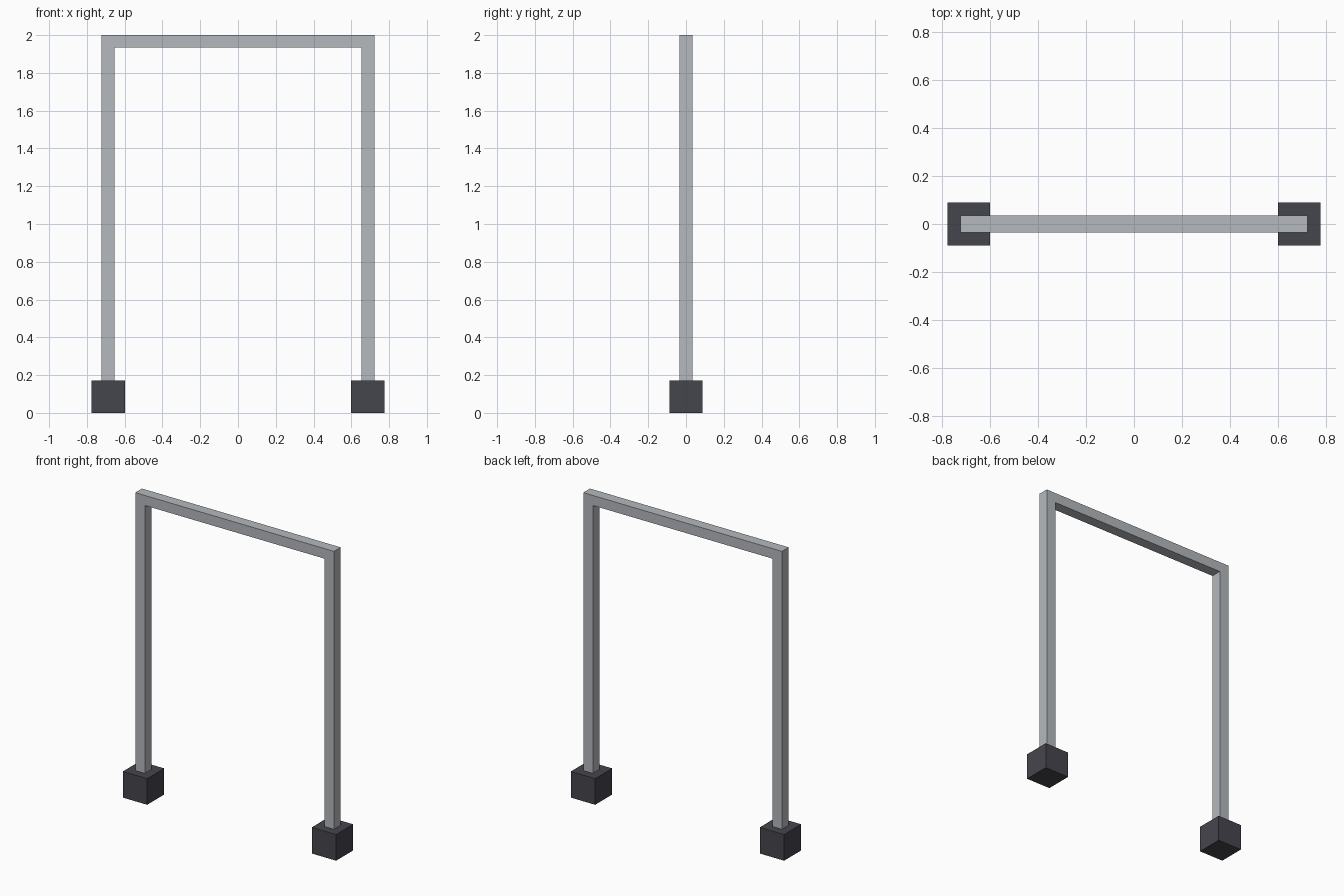
import bpy
import bmesh

cube = bpy.data.objects.get("Cube")
if cube:
    bpy.data.objects.remove(cube)

HALF_SPAN = 0.723     # outer half width of the frame
TUBE = 0.07           # square tube thickness
TOP = 2.0
FOOT_X, FOOT_SIZE, FOOT_HEIGHT = 0.6875, 0.177, 0.172


def make_material(name, rgb):
    mat = bpy.data.materials.new(name)
    mat.use_nodes = True
    colour = (*rgb, 1.0)
    mat.diffuse_color = colour
    bsdf = next(n for n in mat.node_tree.nodes if n.type == 'BSDF_PRINCIPLED')
    bsdf.inputs["Base Color"].default_value = colour
    return mat


def extrude_profile(name, outline, depth, mat):
    """Extrude an x-z outline along y, centred on y = 0."""
    bm = bmesh.new()
    face = bm.faces.new([bm.verts.new((x, -depth / 2, z)) for x, z in outline])
    result = bmesh.ops.extrude_face_region(bm, geom=[face])
    moved = [g for g in result["geom"] if isinstance(g, bmesh.types.BMVert)]
    bmesh.ops.translate(bm, verts=moved, vec=(0, depth, 0))
    bmesh.ops.recalc_face_normals(bm, faces=bm.faces)
    mesh = bpy.data.meshes.new(name)
    bm.to_mesh(mesh)
    bm.free()
    mesh.materials.append(mat)
    obj = bpy.data.objects.new(name, mesh)
    bpy.context.collection.objects.link(obj)
    return obj


steel = make_material("light grey steel", (0.46, 0.485, 0.51))
rubber = make_material("dark grey base", (0.06, 0.06, 0.075))

# Square tube frame: two posts joined by a top bar
inner, post_base = HALF_SPAN - TUBE, FOOT_HEIGHT - 0.01
half = [(HALF_SPAN, post_base), (HALF_SPAN, TOP)]
inside = [(inner, TOP - TUBE + 0.004), (inner, post_base)]
left = inside + half
right = [(-x, z) for x, z in reversed(left)]
extrude_profile("frame", left + right, TUBE, steel)

# Block feet under each post
for side, sign in (("left", 1), ("right", -1)):
    x0, x1 = sign * FOOT_X - FOOT_SIZE / 2, sign * FOOT_X + FOOT_SIZE / 2
    block = [(x0, 0), (x1, 0), (x1, FOOT_HEIGHT), (x0, FOOT_HEIGHT)]
    extrude_profile(f"{side}_foot", block, FOOT_SIZE, rubber)
